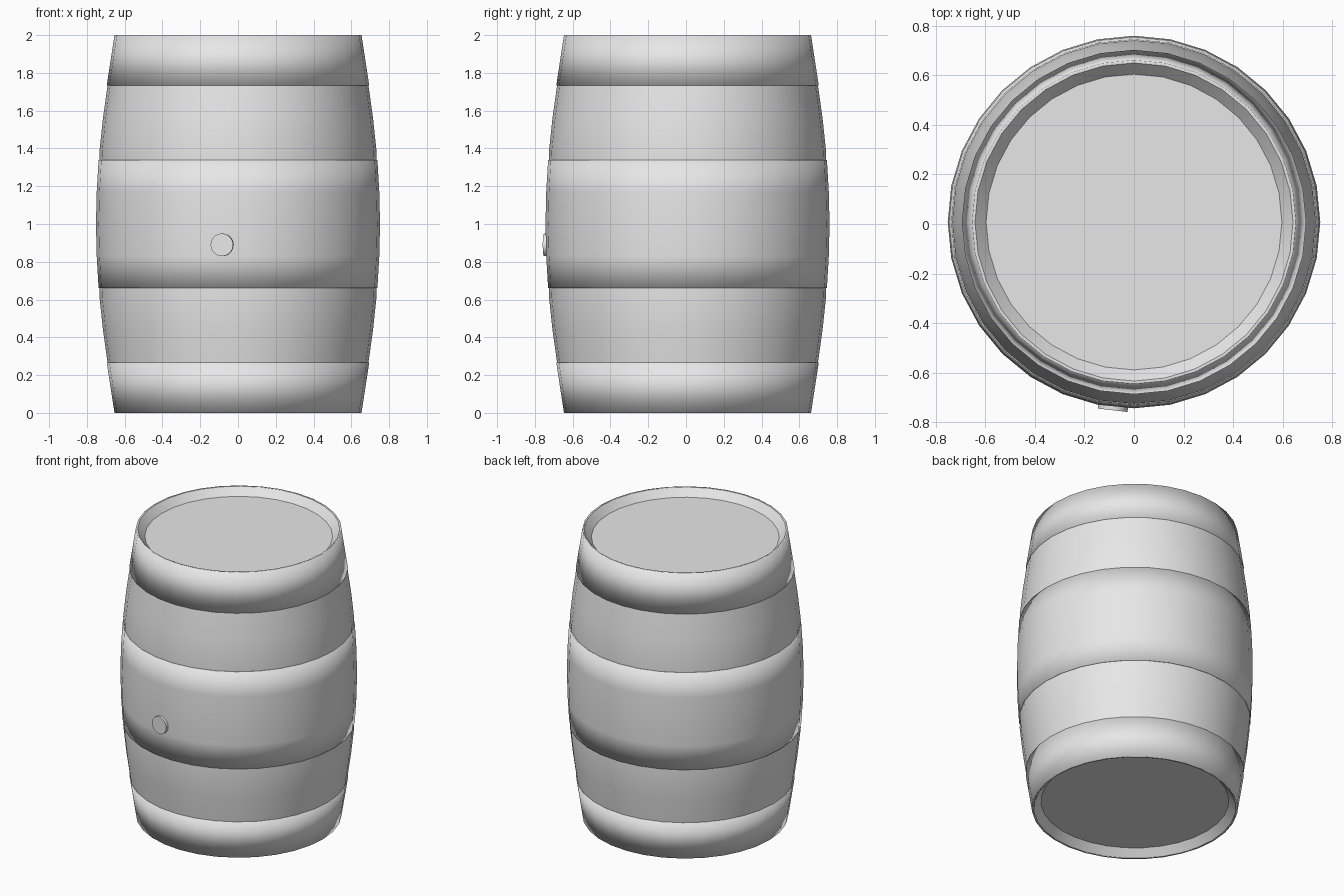
import bpy, bmesh, math
from mathutils import Matrix, Vector

cube = bpy.data.objects.get("Cube")
if cube:
    bpy.data.objects.remove(cube, do_unlink=True)

SIDES = 32
CENTRE_Y = 0.008

grey = bpy.data.materials.new("plain_grey")
grey.use_nodes = True
colour = (0.8, 0.8, 0.8, 1)
grey.diffuse_color = colour
grey.node_tree.nodes["Principled BSDF"].inputs["Base Color"].default_value = colour


def finish(name, bm):
    bmesh.ops.recalc_face_normals(bm, faces=bm.faces)
    mesh = bpy.data.meshes.new(name)
    bm.to_mesh(mesh)
    bm.free()
    mesh.materials.append(grey)
    for face in mesh.polygons:
        face.use_smooth = True
    obj = bpy.data.objects.new(name, mesh)
    bpy.context.collection.objects.link(obj)
    return obj


def lathe(name, profile, closed=False, sharp_angle=None):
    """Turn a (radius, height) profile about the barrel's axis."""
    bm = bmesh.new()
    rings = []
    for r, z in profile:
        rings.append([bm.verts.new((r * math.cos(a), r * math.sin(a) + CENTRE_Y, z))
                      for a in (math.tau * i / SIDES for i in range(SIDES))])
    pairs = list(zip(rings, rings[1:]))
    if closed:
        pairs.append((rings[-1], rings[0]))
    else:
        bm.faces.new(rings[0])
        bm.faces.new(rings[-1])
    for low, high in pairs:
        for i in range(SIDES):
            j = (i + 1) % SIDES
            bm.faces.new((low[i], low[j], high[j], high[i]))
    obj = finish(name, bm)
    if sharp_angle:
        obj.data.set_sharp_from_angle(angle=math.radians(sharp_angle))
    return obj


def mirror_up(half):
    return half + [(r, 2 - z) for r, z in reversed(half) if z < 1]


# Staves with recessed lids at both ends
lathe("staves", mirror_up([(0.597, 0.05), (0.642, 0.0), (0.65, 0.0), (0.69, 0.262),
                           (0.715, 0.44), (0.734, 0.62), (0.732, 0.66),
                           (0.742, 0.83), (0.745, 1.0)]), sharp_angle=30)

# End hoops and wide middle hoop, each barely proud of the staves
end_hoop = [(0.645, 0.0), (0.654, 0.0), (0.695, 0.268), (0.684, 0.268)]
lathe("bottom_hoop", end_hoop, closed=True)
lathe("top_hoop", [(r, 2 - z) for r, z in end_hoop], closed=True)
lathe("middle_hoop", mirror_up([(0.727, 0.66), (0.738, 0.66), (0.748, 0.83), (0.752, 1.0)]),
      closed=True)

# Bung, a short plug facing outward from the front
bm = bmesh.new()
bmesh.ops.create_cone(bm, cap_ends=True, segments=20, radius1=0.06, radius2=0.06, depth=0.05)
outward = Vector((-0.085, -0.745, 0)).normalized()
bm.transform(Matrix.Translation(Vector((-0.083, CENTRE_Y, 0.89)) + Vector((0, -0.735, 0)))
             @ outward.to_track_quat('Z', 'Y').to_matrix().to_4x4())
bung = finish("bung", bm)
bung.data.set_sharp_from_angle(angle=math.radians(35))
